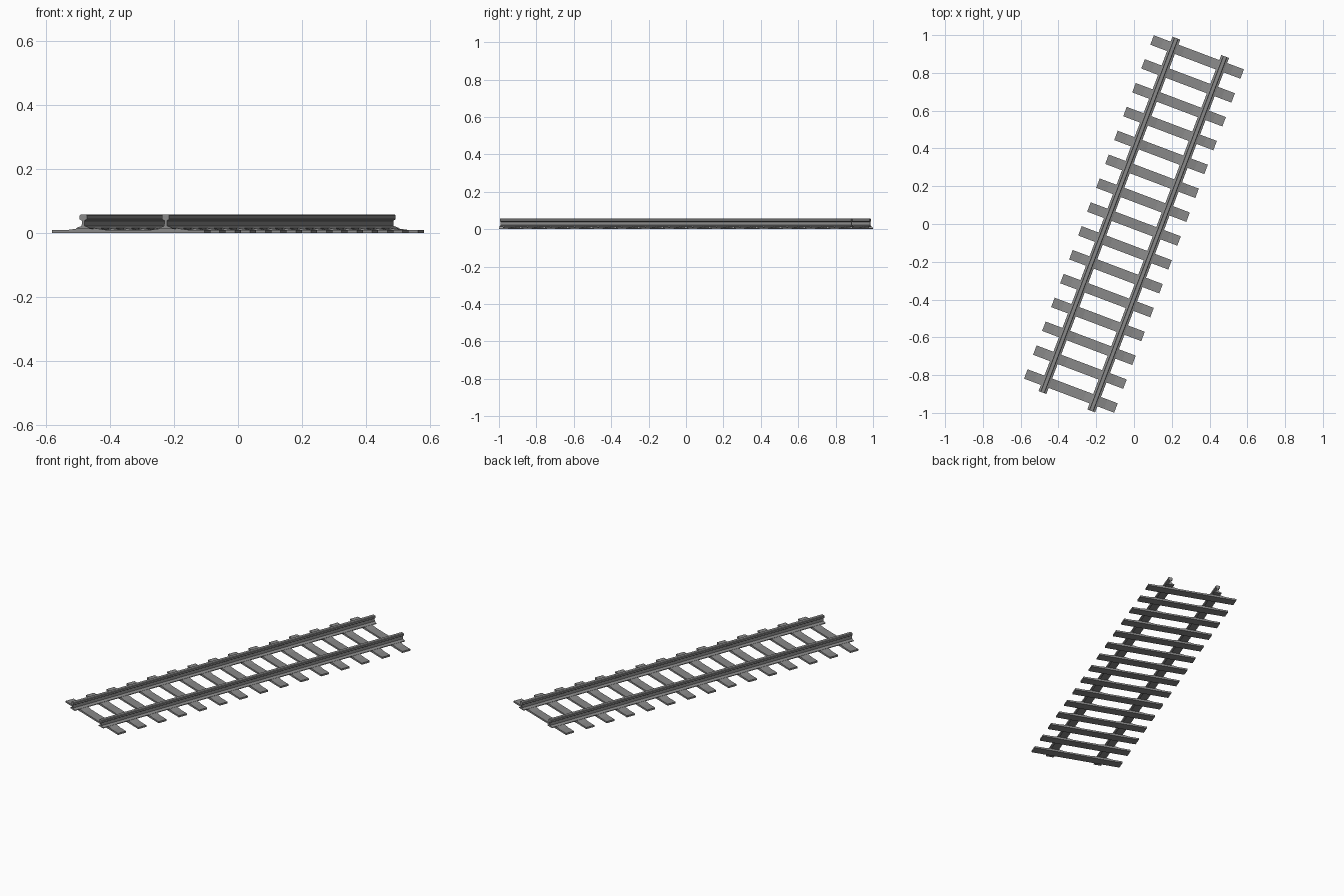
import bpy
import math
from mathutils import Matrix

old = bpy.data.objects.get("Cube")
if old:
    bpy.data.objects.remove(old)

SLEEPERS = 15
SPACING = 0.135
GAUGE = 0.138
TURN = Matrix.Rotation(math.radians(-20.7), 4, "Z")

grey = bpy.data.materials.new("track_grey")
grey.use_nodes = True
grey.diffuse_color = (0.25, 0.25, 0.25, 1)
grey.node_tree.nodes["Principled BSDF"].inputs["Base Color"].default_value = (0.25, 0.25, 0.25, 1)


def extrude_profile(name, half, x, y0, y1):
    """Mirror a right-hand (x, z) half outline and extrude it along y."""
    outline = half + [(-px, pz) for px, pz in reversed(half)]
    n = len(outline)
    verts = [(px + x, y, pz) for y in (y0, y1) for px, pz in outline]
    faces = [(i, (i + 1) % n, (i + 1) % n + n, i + n) for i in range(n)]
    faces += [tuple(reversed(range(n))), tuple(range(n, 2 * n))]
    mesh = bpy.data.meshes.new(name)
    mesh.from_pydata(verts, [], faces)
    mesh.transform(TURN)
    mesh.materials.append(grey)
    obj = bpy.data.objects.new(name, mesh)
    bpy.context.collection.objects.link(obj)
    return obj


# Rails: wide foot, thin web and a chamfered head
rail = [(0.022, 0.012), (0.022, 0.016), (0.005, 0.022), (0.004, 0.038),
        (0.012, 0.043), (0.012, 0.054), (0.009, 0.057)]
for name, side in (("left_rail", 1), ("right_rail", -1)):
    extrude_profile(name, rail, side * GAUGE, -1.006, 1.0)

# Sleepers: flat bars with raised ramps under both rails
sleeper = [(0.255, 0), (0.255, 0.010), (0.198, 0.010), (0.162, 0.015),
           (0.114, 0.015), (0.078, 0.010)]
for i in range(SLEEPERS):
    y = (i - (SLEEPERS - 1) / 2) * SPACING
    extrude_profile(f"sleeper_{i + 1}", sleeper, 0, y - 0.0265, y + 0.0265)
